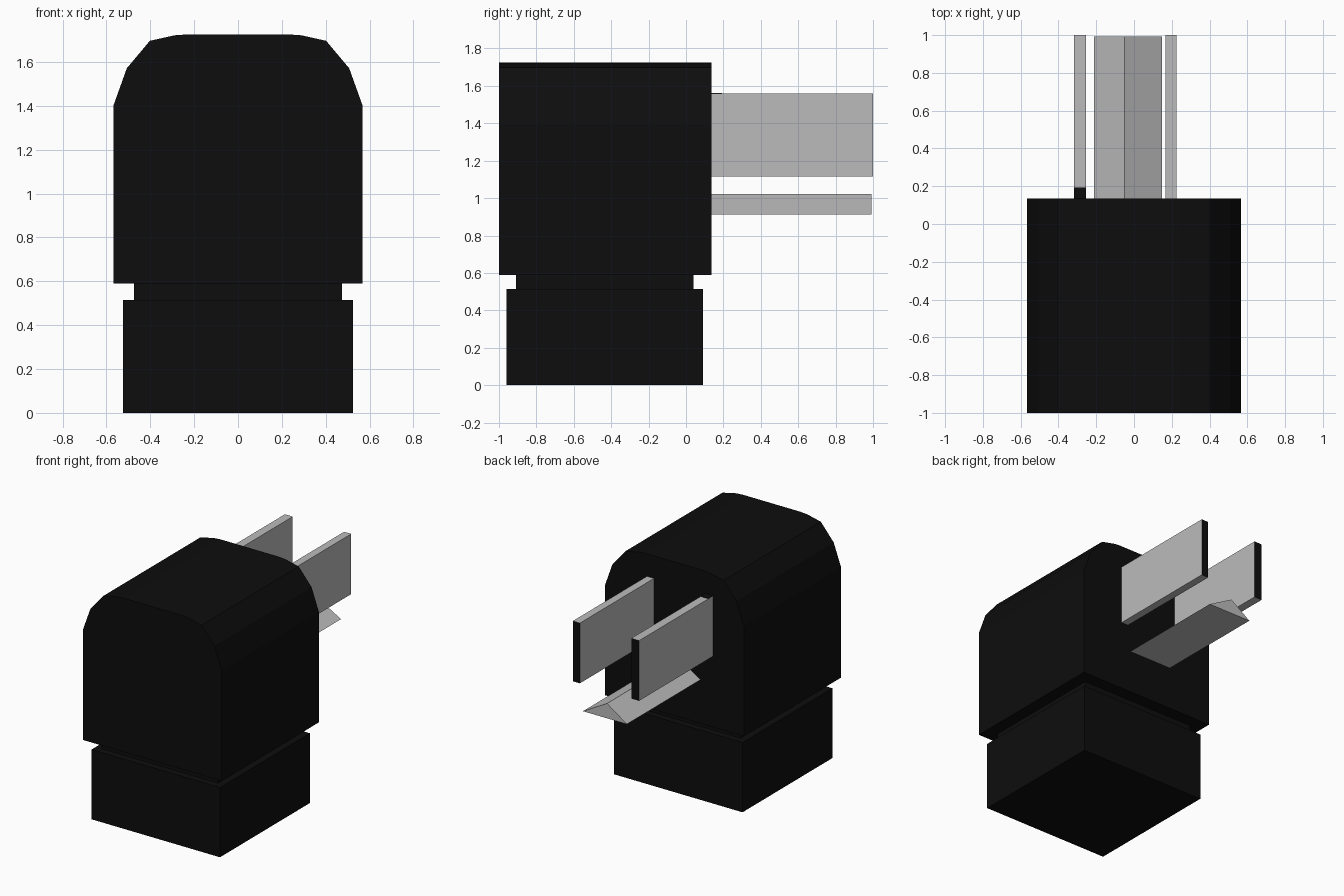
import bpy, bmesh

if "Cube" in bpy.data.objects:
    bpy.data.objects.remove(bpy.data.objects["Cube"])


def material(name, rgb):
    m = bpy.data.materials.new(name)
    m.diffuse_color = (*rgb, 1)
    m.use_nodes = True
    m.node_tree.nodes["Principled BSDF"].inputs["Base Color"].default_value = m.diffuse_color
    return m


BLACK = material("black plastic", (0.004, 0.004, 0.004))
GREY = material("grey metal", (0.5, 0.5, 0.5))


def extrude_profile(name, profile, y0, y1, mats):
    """Extrude an x-z outline along y into a closed solid."""
    bm = bmesh.new()
    face = bm.faces.new([bm.verts.new((x, y0, z)) for x, z in profile])
    new = bmesh.ops.extrude_face_region(bm, geom=[face])["geom"]
    verts = [v for v in new if isinstance(v, bmesh.types.BMVert)]
    bmesh.ops.translate(bm, verts=verts, vec=(0, y1 - y0, 0))
    bmesh.ops.recalc_face_normals(bm, faces=bm.faces)
    mesh = bpy.data.meshes.new(name)
    bm.to_mesh(mesh)
    bm.free()
    for m in mats:
        mesh.materials.append(m)
    obj = bpy.data.objects.new(name, mesh)
    bpy.context.collection.objects.link(obj)
    return obj


def rect(x0, x1, z0, z1):
    return [(x0, z0), (x1, z0), (x1, z1), (x0, z1)]


# Plug body with faceted rounded top
half = [(0.567, 0.59), (0.567, 1.405), (0.507, 1.572), (0.402, 1.697),
        (0.29, 1.722), (0.235, 1.726)]
outline = half + [(-x, z) for x, z in reversed(half)]
extrude_profile("plug_body", outline, -1.0, 0.135, [BLACK])

# Recessed neck and lower collar
extrude_profile("neck", rect(-0.475, 0.475, 0.50, 0.60), -0.91, 0.04, [BLACK])
extrude_profile("collar", rect(-0.525, 0.525, 0.0, 0.515), -0.96, 0.09, [BLACK])

# Two flat blades with black end faces
for name, x0, x1 in (("left_blade", -0.317, -0.253), ("right_blade", 0.167, 0.225)):
    blade = extrude_profile(name, rect(x0, x1, 1.115, 1.56), 0.10, 1.0, [GREY, BLACK])
    for p in blade.data.polygons:
        p.material_index = 1 if p.normal.y > 0.9 else 0

# Dark patch on top of the left blade at its root
extrude_profile("blade_root_patch", rect(-0.317, -0.253, 1.558, 1.563), 0.13, 0.192, [BLACK])

# Triangular ground pin
extrude_profile("ground_pin", [(-0.212, 0.912), (0.147, 0.912), (-0.05, 1.022)],
                0.10, 0.993, [GREY])
